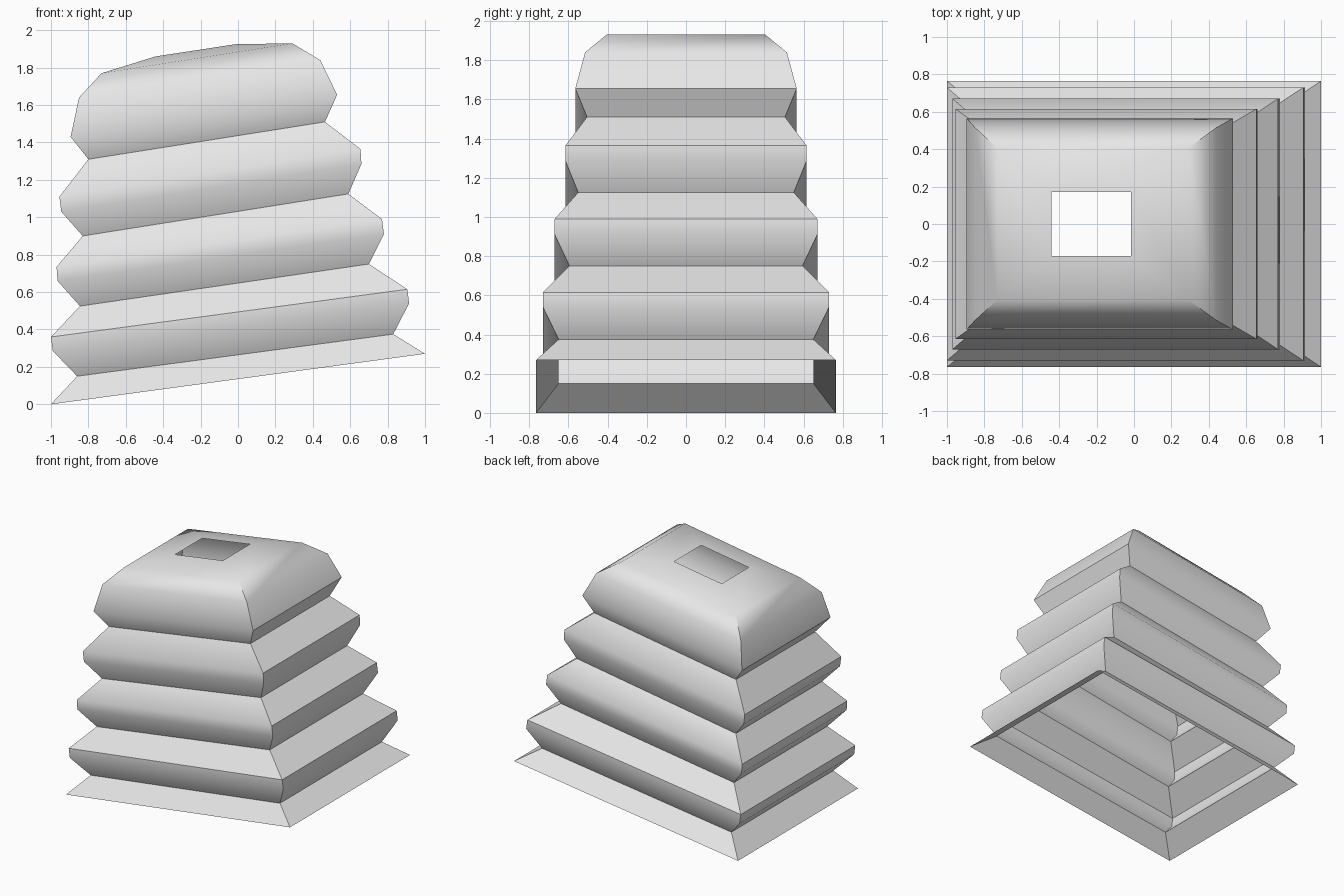
import bpy
import bmesh
import math

cube = bpy.data.objects.get("Cube")
if cube:
    bpy.data.objects.remove(cube, do_unlink=True)

# Rubber colour
rubber = bpy.data.materials.new("light_grey_rubber")
rubber.use_nodes = True
colour = (0.8, 0.8, 0.8, 1)
rubber.diffuse_color = colour
rubber.node_tree.nodes["Principled BSDF"].inputs["Base Color"].default_value = colour

# Tilted rectangular rings, bottom to top: left x, left z, right x, right z, half depth
rings = [
    (-1.00, 0.00, 1.00, 0.27, 0.765),    # flared hem
    (-0.86, 0.15, 0.83, 0.375, 0.65),    # fold
    (-0.99, 0.285, 0.915, 0.54, 0.73),   # first pleat
    (-1.00, 0.36, 0.905, 0.615, 0.73),
    (-0.845, 0.525, 0.70, 0.75, 0.595),
    (-0.965, 0.66, 0.78, 0.91, 0.67),    # second pleat
    (-0.97, 0.735, 0.77, 0.99, 0.67),
    (-0.83, 0.90, 0.59, 1.125, 0.55),
    (-0.945, 1.03, 0.66, 1.285, 0.615),  # third pleat
    (-0.955, 1.11, 0.655, 1.365, 0.615),
    (-0.80, 1.31, 0.465, 1.51, 0.505),
    (-0.895, 1.43, 0.53, 1.655, 0.565),  # cap
    (-0.85, 1.64, 0.44, 1.84, 0.515),
    (-0.73, 1.77, 0.29, 1.93, 0.405),
    (-0.44, 1.86, -0.015, 1.925, 0.172), # opening
]

# Bellows: an open skin bridged from ring to ring
bm = bmesh.new()
lower = None
for left, left_z, right, right_z, depth in rings:
    upper = [bm.verts.new(p) for p in (
        (left, -depth, left_z), (right, -depth, right_z),
        (right, depth, right_z), (left, depth, left_z))]
    if lower:
        for i in range(4):
            j = (i + 1) % 4
            bm.faces.new((lower[i], lower[j], upper[j], upper[i]))
    lower = upper

mesh = bpy.data.meshes.new("bellows_boot")
bm.to_mesh(mesh)
bm.free()
mesh.materials.append(rubber)
boot = bpy.data.objects.new("bellows_boot", mesh)
bpy.context.collection.objects.link(boot)

# Soft pleat rims, crisp folds and corners
bpy.ops.object.select_all(action="DESELECT")
boot.select_set(True)
bpy.context.view_layer.objects.active = boot
bpy.ops.object.shade_smooth_by_angle(angle=math.radians(39.5))
